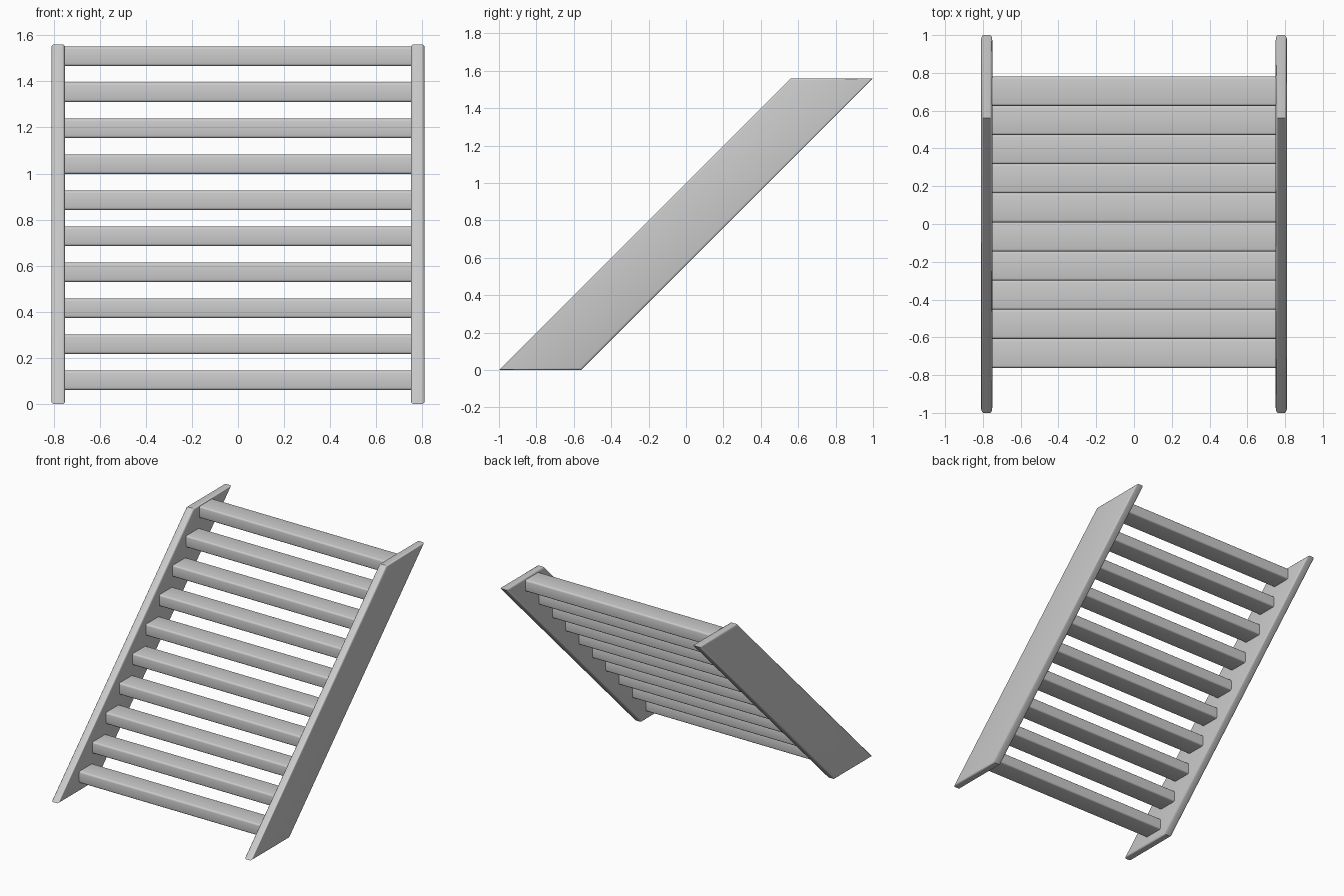
import bpy, bmesh, math

if "Cube" in bpy.data.objects:
    bpy.data.objects.remove(bpy.data.objects["Cube"])

STEPS = 10
INNER, OUTER = 0.75, 0.81


def prism(name, profile, x0, x1, bevel_sides):
    """Extrude a (y, z) profile along x; round the rim or the long edges."""
    bm = bmesh.new()
    face = bm.faces.new([bm.verts.new((x0, y, z)) for y, z in profile])
    ext = bmesh.ops.extrude_face_region(bm, geom=[face])
    for v in ext["geom"]:
        if isinstance(v, bmesh.types.BMVert):
            v.co.x = x1
    bmesh.ops.recalc_face_normals(bm, faces=bm.faces)
    along = [e for e in bm.edges if abs(e.verts[0].co.x - e.verts[1].co.x) > 1e-4]
    edges = along if bevel_sides else [e for e in bm.edges if e not in along]
    bmesh.ops.bevel(bm, geom=edges, offset=0.012, segments=3, profile=0.5,
                    affect='EDGES', clamp_overlap=True)
    mesh = bpy.data.meshes.new(name)
    bm.to_mesh(mesh)
    bm.free()
    ob = bpy.data.objects.new(name, mesh)
    bpy.context.collection.objects.link(ob)
    bpy.ops.object.select_all(action='DESELECT')
    ob.select_set(True)
    bpy.context.view_layer.objects.active = ob
    bpy.ops.object.shade_smooth_by_angle(angle=math.radians(35))
    return ob


# Slanted side rails with level ends
rail = [(-1, 0), (-0.56, 0), (1, 1.56), (0.56, 1.56)]
prism("left_rail", rail, -OUTER, -INNER, False)
prism("right_rail", rail, INNER, OUTER, False)

# Treads climbing between the rails
for i in range(STEPS):
    y = -0.762 + i * 0.1542
    z = 0.06 + i * 0.1562
    tread = [(y, z), (y + 0.155, z), (y + 0.155, z + 0.085), (y, z + 0.085)]
    prism(f"tread_{i + 1}", tread, -INNER - 0.005, INNER + 0.005, True)
